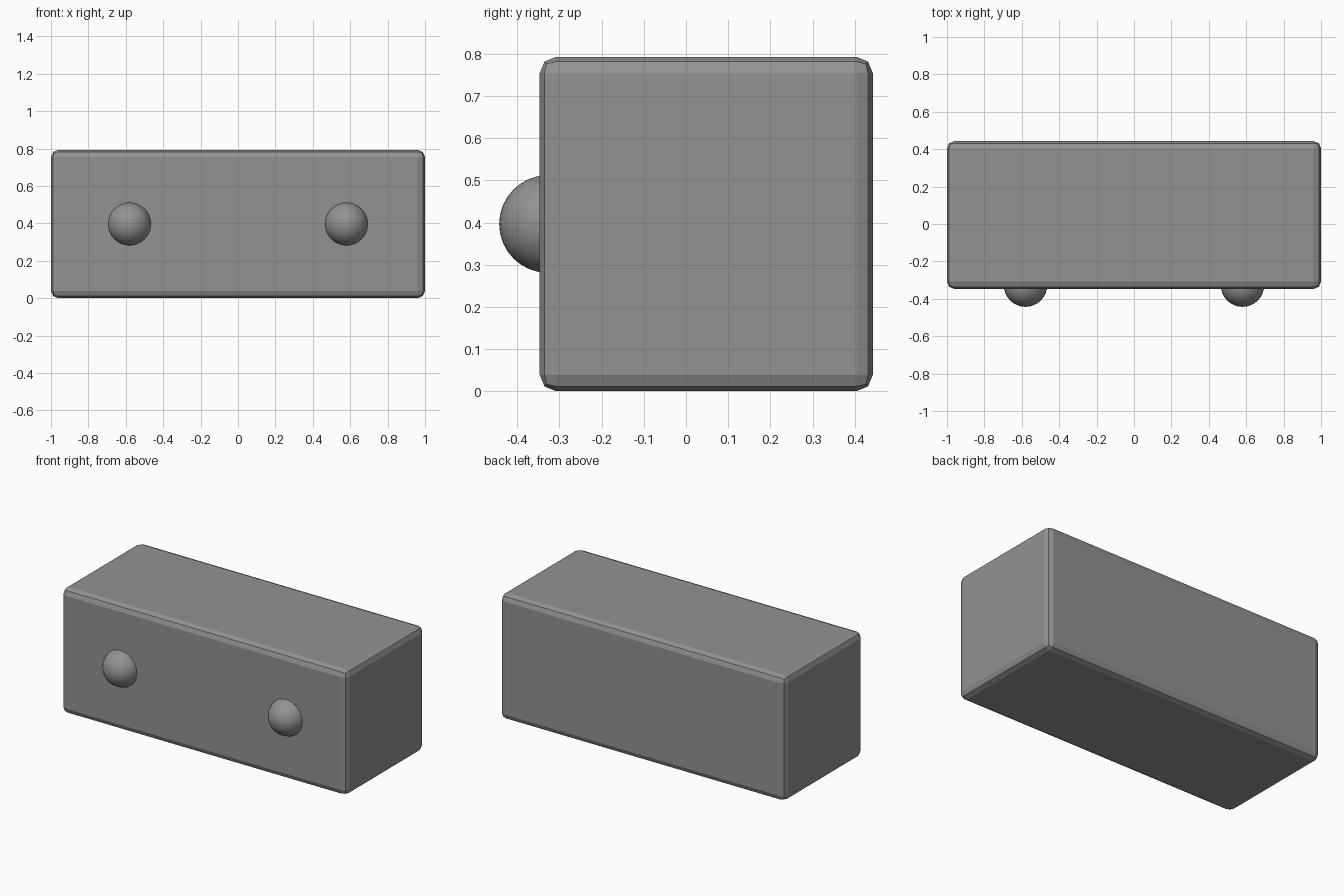
import bpy

if "Cube" in bpy.data.objects:
    bpy.data.objects.remove(bpy.data.objects["Cube"])

# Dark grey finish shared by all parts
grey = bpy.data.materials.new("dark_grey")
grey.diffuse_color = (0.29, 0.29, 0.29, 1)
grey.use_nodes = True
grey.node_tree.nodes["Principled BSDF"].inputs["Base Color"].default_value = grey.diffuse_color

# Block body with softly bevelled edges
X, Y0, Y1, H = 1.0, -0.347, 0.443, 0.793
bpy.ops.mesh.primitive_cube_add(size=1, location=(0, (Y0 + Y1) / 2, H / 2))
body = bpy.context.object
body.name = "block_body"
body.scale = (2 * X, Y1 - Y0, H)
bpy.ops.object.transform_apply(location=False, rotation=False, scale=True)
body.data.materials.append(grey)
bevel = body.modifiers.new("edge_bevel", 'BEVEL')
bevel.width = 0.039
bevel.segments = 2

# Round knobs half sunk into the front face
R = 0.116
for side, name in ((-1, "left_knob"), (1, "right_knob")):
    bpy.ops.mesh.primitive_uv_sphere_add(segments=32, ring_count=16, radius=R,
                                         location=(side * 0.58, -0.443 + R, H / 2))
    knob = bpy.context.object
    knob.name = name
    knob.data.materials.append(grey)
    bpy.ops.object.shade_smooth()
